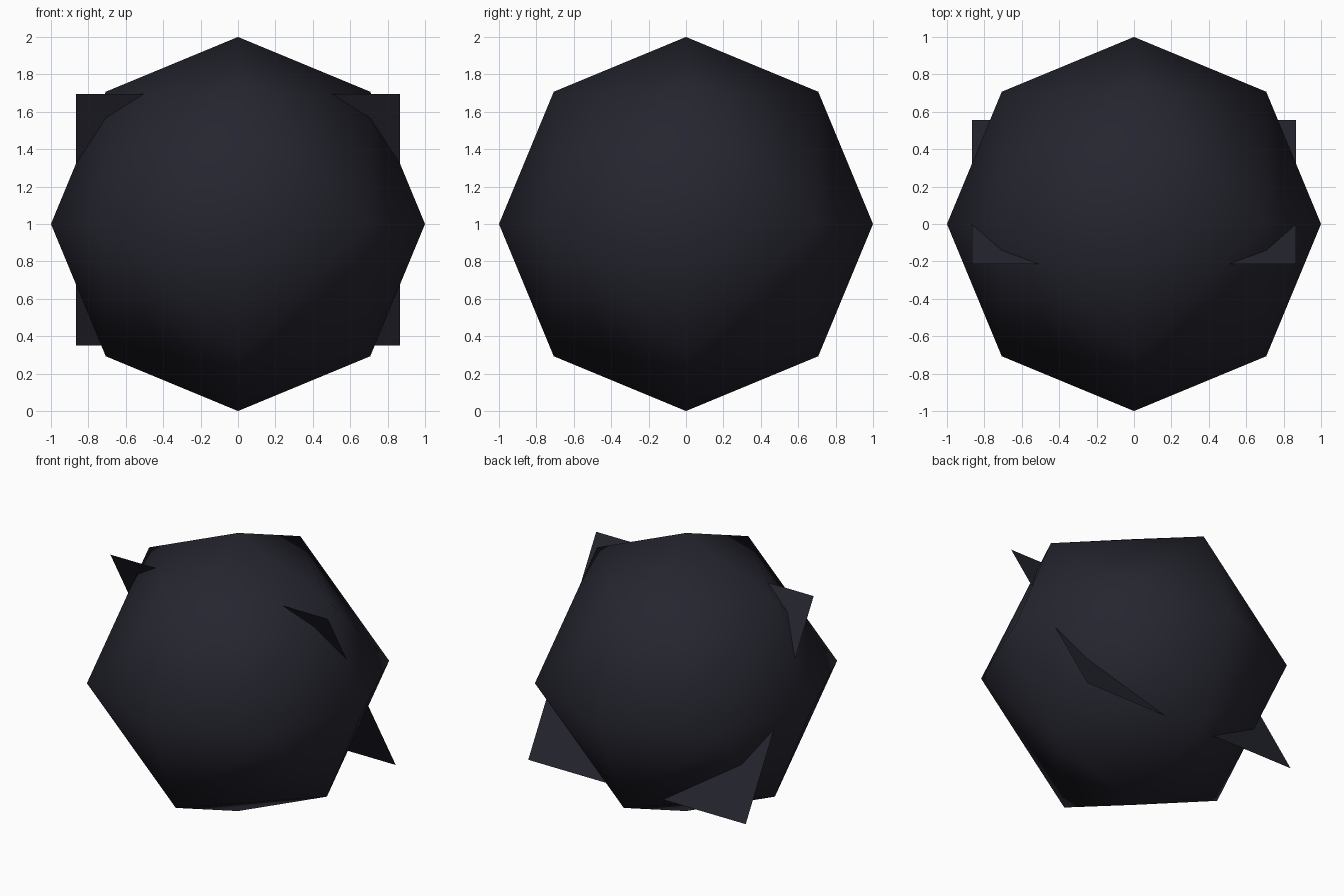
import bpy, bmesh
from itertools import product
from mathutils import Vector

if "Cube" in bpy.data.objects:
    bpy.data.objects.remove(bpy.data.objects["Cube"])

dark = bpy.data.materials.new("dark blue grey")
dark.diffuse_color = (0.0185, 0.0185, 0.029, 1)
dark.use_nodes = True
dark.node_tree.nodes["Principled BSDF"].inputs["Base Color"].default_value = dark.diffuse_color


def add_object(name, bm, smooth):
    mesh = bpy.data.meshes.new(name)
    for f in bm.faces:
        f.smooth = smooth
    bm.to_mesh(mesh)
    bm.free()
    mesh.materials.append(dark)
    ob = bpy.data.objects.new(name, mesh)
    bpy.context.collection.objects.link(ob)
    return ob


# Ball: once-subdivided octahedron (axis points and edge midpoints on a unit sphere)
bm = bmesh.new()
for p in product((-1, 0, 1), repeat=3):
    if 1 <= sum(map(abs, p)) <= 2:
        bm.verts.new(Vector(p).normalized())
bmesh.ops.convex_hull(bm, input=bm.verts[:])
bmesh.ops.recalc_face_normals(bm, faces=bm.faces[:])
ball = add_object("ball", bm, True)
ball.location.z = 1

# Plate: thin tilted sheet whose corners poke out of the ball
bm = bmesh.new()
corners = [(-0.865, -0.215, 1.695), (0.865, -0.215, 1.695),
           (0.865, 0.557, 0.35), (-0.865, 0.557, 0.35)]
bm.faces.new([bm.verts.new(c) for c in corners])
add_object("tilted_plate", bm, False)
